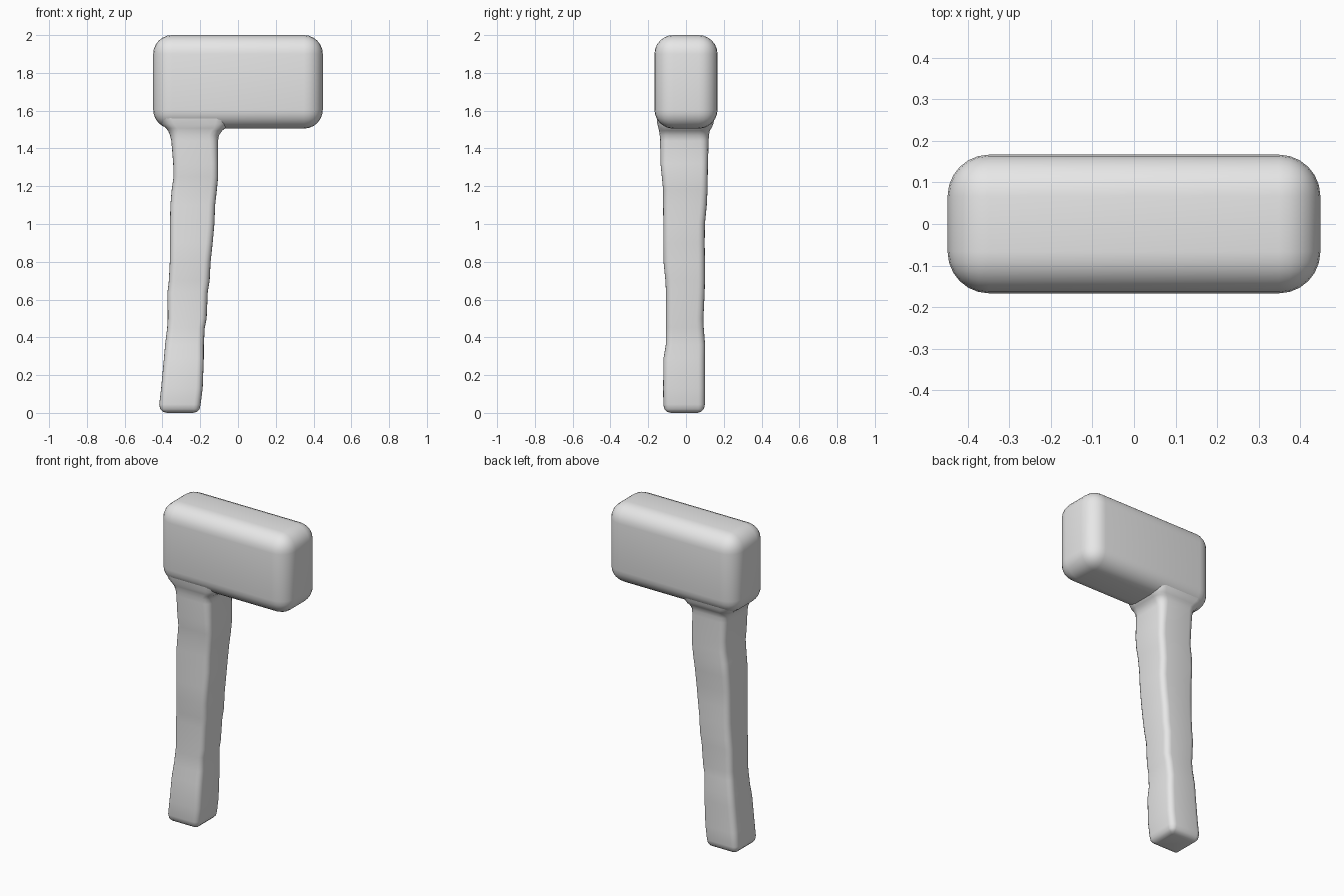
import bpy, bmesh, math

if "Cube" in bpy.data.objects:
    bpy.data.objects.remove(bpy.data.objects["Cube"])

grey = bpy.data.materials.new("plain grey")
grey.diffuse_color = (0.8, 0.8, 0.8, 1)
grey.use_nodes = True
grey.node_tree.nodes["Principled BSDF"].inputs["Base Color"].default_value = grey.diffuse_color


def finish(bm, name, angle):
    bmesh.ops.recalc_face_normals(bm, faces=bm.faces)
    mesh = bpy.data.meshes.new(name)
    bm.to_mesh(mesh)
    bm.free()
    mesh.materials.append(grey)
    ob = bpy.data.objects.new(name, mesh)
    bpy.context.collection.objects.link(ob)
    bpy.ops.object.select_all(action='DESELECT')
    ob.select_set(True)
    bpy.context.view_layer.objects.active = ob
    bpy.ops.object.shade_smooth_by_angle(angle=math.radians(angle))
    return ob


# Hammer head: a block with generously rounded edges
bm = bmesh.new()
bmesh.ops.create_cube(bm, size=1)
for v in bm.verts:
    v.co.x *= 0.898
    v.co.y *= 0.334
    v.co.z = v.co.z * 0.495 + 1.7525
bmesh.ops.bevel(bm, geom=bm.edges[:], offset=0.1, segments=6,
                profile=0.5, affect='EDGES')
finish(bm, "hammer_head", 60)


# Handle: rounded rectangles lofted upward, hand-carved and slightly uneven
def ring(bm, z, x0, x1, y0, y1, r, steps=4):
    corners = [(x1 - r, y1 - r), (x0 + r, y1 - r), (x0 + r, y0 + r), (x1 - r, y0 + r)]
    verts = []
    for q, (cx, cy) in enumerate(corners):
        for i in range(steps + 1):
            a = math.pi / 2 * (q + i / steps)
            verts.append(bm.verts.new((cx + r * math.cos(a), cy + r * math.sin(a), z)))
    return verts


# z, left, right, front, back
sections = [
    (0.045, -0.417, -0.198, -0.120, 0.100),
    (0.13, -0.407, -0.187, -0.121, 0.100),
    (0.29, -0.392, -0.181, -0.119, 0.100),
    (0.36, -0.386, -0.181, -0.107, 0.101),
    (0.45, -0.375, -0.176, -0.106, 0.094),
    (0.50, -0.372, -0.166, -0.106, 0.092),
    (0.64, -0.373, -0.160, -0.106, 0.099),
    (0.70, -0.366, -0.150, -0.109, 0.100),
    (0.80, -0.361, -0.145, -0.119, 0.100),
    (0.90, -0.360, -0.134, -0.120, 0.099),
    (1.00, -0.360, -0.125, -0.120, 0.100),
    (1.10, -0.358, -0.121, -0.121, 0.110),
    (1.18, -0.351, -0.112, -0.121, 0.114),
    (1.25, -0.341, -0.105, -0.128, 0.115),
    (1.32, -0.343, -0.106, -0.135, 0.116),
    (1.44, -0.353, -0.106, -0.137, 0.120),
    (1.47, -0.360, -0.101, -0.139, 0.121),
    (1.495, -0.371, -0.083, -0.143, 0.126),
    (1.507, -0.382, -0.066, -0.146, 0.134),
    (1.53, -0.405, -0.055, -0.152, 0.145),
    (1.56, -0.420, -0.045, -0.155, 0.150),
]
bm = bmesh.new()
rings = []
# Rounded foot
R = 0.04
for t in (0, 30, 60):
    a = math.radians(t)
    d = R * (1 - math.sin(a))
    _, x0, x1, y0, y1 = sections[0]
    rings.append(ring(bm, R * (1 - math.cos(a)), x0 + d, x1 - d, y0 + d, y1 - d,
                      max(0.012, 0.035 - d)))
# Shaft, flaring into the head at the top
for z, x0, x1, y0, y1 in sections:
    r = 0.035 + 0.03 * max(0, min(1, (z - 1.4) / 0.13))
    rings.append(ring(bm, z, x0, x1, y0, y1, r))
for lo, hi in zip(rings, rings[1:]):
    n = len(lo)
    for i in range(n):
        j = (i + 1) % n
        bm.faces.new((lo[i], lo[j], hi[j], hi[i]))
bm.faces.new(rings[0])
finish(bm, "handle", 60)
